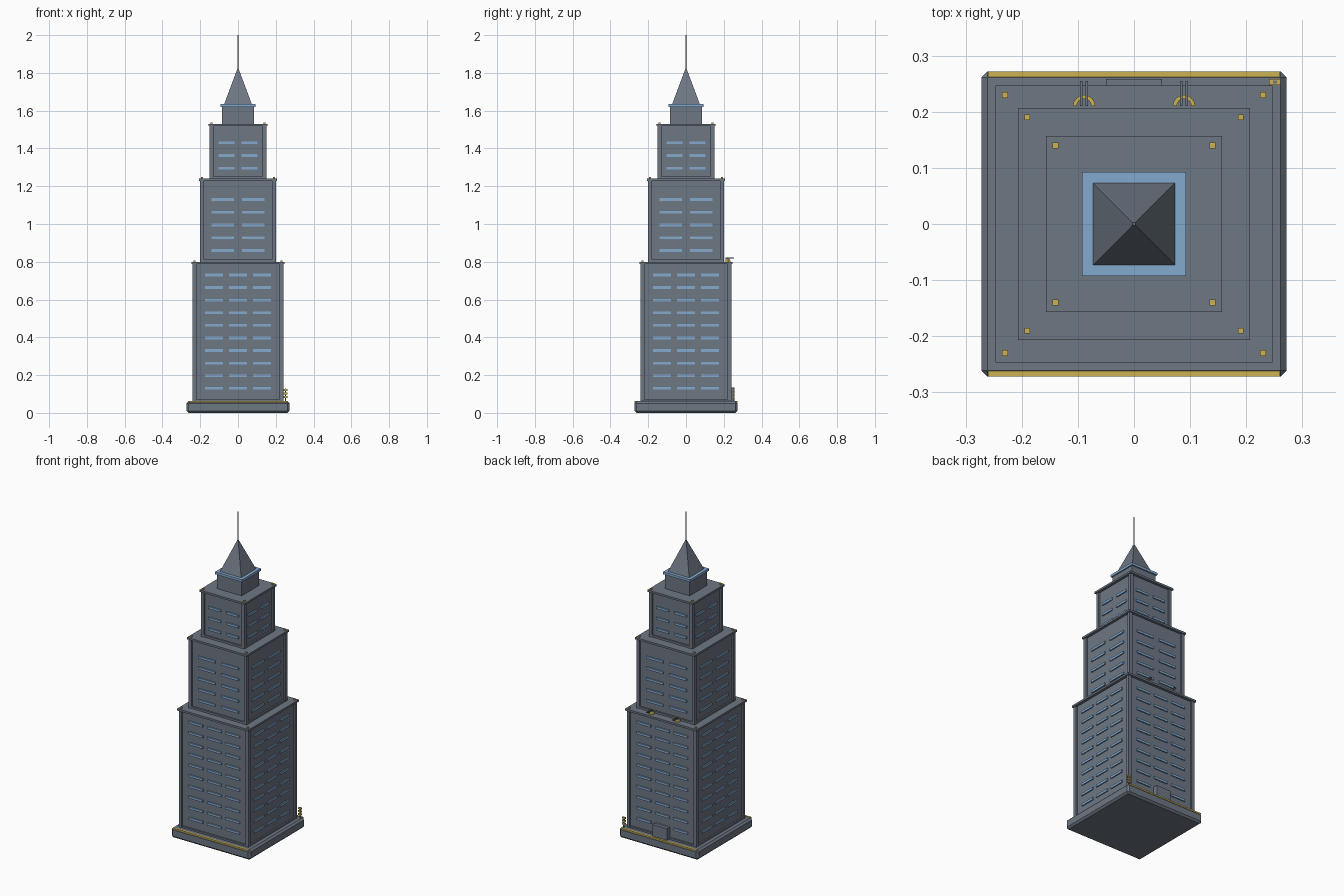
import bpy, bmesh, math
from mathutils import Matrix, Vector

cube = bpy.data.objects.get("Cube")
if cube:
    bpy.data.objects.remove(cube, do_unlink=True)


def material(name, rgb):
    m = bpy.data.materials.new(name)
    m.use_nodes = True
    m.diffuse_color = (*rgb, 1)
    m.node_tree.nodes["Principled BSDF"].inputs["Base Color"].default_value = (*rgb, 1)
    return m


GREY = material("slate grey", (0.155, 0.185, 0.23))
BLUE = material("window blue", (0.23, 0.4, 0.62))
GOLD = material("gold", (0.6, 0.45, 0.08))


def finish(name, bm, mat):
    mesh = bpy.data.meshes.new(name)
    bm.to_mesh(mesh)
    bm.free()
    mesh.materials.append(mat)
    ob = bpy.data.objects.new(name, mesh)
    bpy.context.collection.objects.link(ob)
    return ob


def add_box(bm, low, high, turn=0):
    low, high = Vector(low), Vector(high)
    place = Matrix.Translation((low + high) / 2) @ Matrix.Diagonal((*(high - low), 1))
    bmesh.ops.create_cube(bm, size=1, matrix=Matrix.Rotation(turn, 4, "Z") @ place)


def boxes(name, mat, spans):
    bm = bmesh.new()
    for low, high in spans:
        add_box(bm, low, high)
    return finish(name, bm, mat)


def block(name, half, z0, z1, mat=GREY):
    return boxes(name, mat, [((-half, -half, z0), (half, half, z1))])


def corner_boxes(name, mat, centre, half, z0, z1):
    return boxes(name, mat, [
        ((sx * centre - half, sy * centre - half, z0), (sx * centre + half, sy * centre + half, z1))
        for sx in (-1, 1) for sy in (-1, 1)])


def tier(name, edge, z0, z1, columns, width, rows):
    """Wall core, trims, corner posts with finials and four sides of windows."""
    wall = edge - 0.017
    block(name + "_walls", wall, z0, z1 - 0.005)
    block(name + "_base_trim", edge - 0.008, z0, z0 + 0.012)
    block(name + "_cornice", edge, z1 - 0.012, z1)
    corner_boxes(name + "_posts", GREY, wall, 0.01, z0, z1 - 0.008)
    corner_boxes(name + "_finials", GOLD, wall, 0.005, z1, z1 + 0.008)
    bm = bmesh.new()
    for side in range(4):
        for x in columns:
            for z in rows:
                add_box(bm, (x - width / 2, -wall - 0.007, z - 0.007),
                        (x + width / 2, -wall + 0.003, z + 0.007), side * math.pi / 2)
    finish(name + "_windows", bm, BLUE)


# Plinth with chamfered edges and gold edge strips
plinth = block("plinth", 0.272, 0, 0.062)
bevel = plinth.modifiers.new("chamfer", "BEVEL")
bevel.width = 0.011
bevel.segments = 1
boxes("plinth_edge_strips", GOLD, [
    ((-0.26, s * 0.267 - 0.005, 0.054), (0.26, s * 0.267 + 0.005, 0.063)) for s in (-1, 1)])

# Three stepped tiers
tier("lower_tier", 0.247, 0.06, 0.80, (-0.127, 0, 0.127), 0.097,
     [0.13 + i * 0.0667 for i in range(10)])
tier("middle_tier", 0.207, 0.80, 1.24, (-0.08, 0.08), 0.118,
     [0.86 + i * 0.0675 for i in range(5)])
tier("upper_tier", 0.157, 1.24, 1.53, (-0.061, 0.061), 0.085,
     [1.295 + i * 0.0675 for i in range(3)])

# Crown, ledge, pyramid roof and mast
block("crown", 0.085, 1.53, 1.622)
block("crown_ledge", 0.093, 1.62, 1.635, BLUE)


def cone(name, sides, r0, r1, z0, z1, turn=0):
    bm = bmesh.new()
    bmesh.ops.create_cone(bm, cap_ends=True, segments=sides, radius1=r0, radius2=r1, depth=z1 - z0,
                          matrix=Matrix.Translation((0, 0, (z0 + z1) / 2)) @ Matrix.Rotation(turn, 4, "Z"))
    return finish(name, bm, GREY)


cone("pyramid_roof", 4, 0.073 * math.sqrt(2), 0.003, 1.635, 1.825, math.pi / 4)
cone("mast", 8, 0.004, 0.003, 1.81, 2.0)

# Rear door
boxes("rear_door", GREY, [((-0.05, 0.22, 0.06), (0.05, 0.258, 0.135))])

# Rear roof fittings: gold half hoops with twin prongs
for side, sx in (("left", 1), ("right", -1)):
    cx = sx * 0.089
    bm = bmesh.new()
    hoop = []
    for i in range(9):
        a = math.pi * i / 8
        hoop.append([bm.verts.new((cx + r * math.cos(a), 0.21 + r * math.sin(a), z))
                     for r, z in ((0.013, 0.8), (0.02, 0.8), (0.02, 0.818), (0.013, 0.818))])
    for a, b in zip(hoop, hoop[1:]):
        for j in range(4):
            k = (j + 1) % 4
            bm.faces.new((a[j], a[k], b[k], b[j]))
    bm.faces.new(hoop[0])
    bm.faces.new(hoop[-1])
    bmesh.ops.recalc_face_normals(bm, faces=bm.faces)
    finish(side + "_roof_hoop", bm, GOLD)
    boxes(side + "_roof_prongs", GREY, [
        ((cx + d - 0.002, 0.21, 0.817), (cx + d + 0.002, 0.255, 0.822)) for d in (-0.005, 0.005)])

# Corner lantern beside the rear door wall
boxes("corner_lantern_stem", GREY, [((0.248, 0.25, 0.06), (0.255, 0.256, 0.128))])
boxes("corner_lantern_bars", GOLD, [
    ((0.241, 0.248, z - 0.005), (0.261, 0.258, z + 0.005)) for z in (0.085, 0.103, 0.121)])
